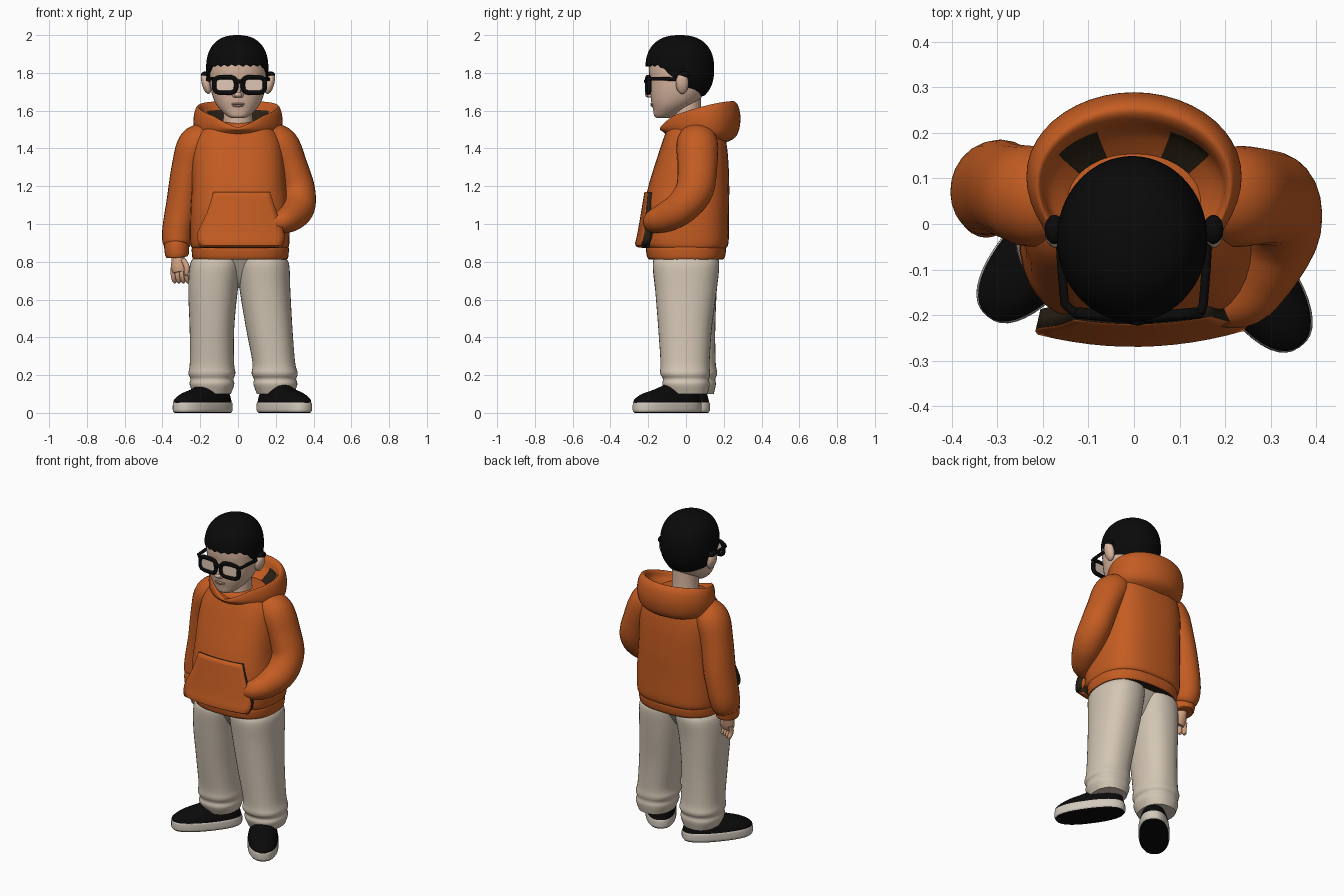
import bpy
import bmesh
from math import sin, cos, pi, acos, copysign, radians
from mathutils import Vector, Matrix

if "Cube" in bpy.data.objects:
    bpy.data.objects.remove(bpy.data.objects["Cube"], do_unlink=True)


def material(name, *rgb):
    mat = bpy.data.materials.new(name)
    mat.use_nodes = True
    mat.diffuse_color = (*rgb, 1)
    mat.node_tree.nodes["Principled BSDF"].inputs["Base Color"].default_value = (*rgb, 1)
    return mat


ORANGE = material("orange fleece", 0.55, 0.107, 0.016)
SHADOW = material("dark brown opening", 0.022, 0.014, 0.007)
BEIGE = material("beige cotton", 0.65, 0.56, 0.455)
SKIN = material("skin", 0.7, 0.47, 0.35)
HAND = material("tan hand skin", 0.64, 0.36, 0.22)
LIP = material("lip", 0.58, 0.34, 0.25)
BLACK = material("black", 0.003, 0.003, 0.003)
LENS = material("pale lens", 0.74, 0.58, 0.48)
SOLE = material("sole cream", 0.64, 0.58, 0.5)


def finish(bm, name, *mats):
    mesh = bpy.data.meshes.new(name)
    bm.to_mesh(mesh)
    bm.free()
    obj = bpy.data.objects.new(name, mesh)
    bpy.context.collection.objects.link(obj)
    for mat in mats:
        mesh.materials.append(mat)
    smooth(obj)
    return obj


def smooth(obj):
    bpy.ops.object.select_all(action='DESELECT')
    obj.select_set(True)
    bpy.context.view_layer.objects.active = obj
    bpy.ops.object.shade_smooth_by_angle(angle=radians(42))


def spline(keys, steps=5):
    """Smooth interpolation through tuples of numbers."""
    out = []
    for i in range(len(keys) - 1):
        a, b, c, d = (keys[max(i - 1, 0)], keys[i], keys[i + 1], keys[min(i + 2, len(keys) - 1)])
        for s in range(steps):
            t = s / steps
            out.append([q + t * (r - p + t * (2 * p - 5 * q + 4 * r - u + t * (3 * (q - r) + u - p))) / 2
                        for p, q, r, u in zip(a, b, c, d)])
    return out + [list(keys[-1])]


def oval(angle, p):
    c, s = cos(angle), sin(angle)
    return copysign(abs(c) ** (2 / p), c), copysign(abs(s) ** (2 / p), s)


def skin(name, rings, *mats, paint=lambda ring, column: 0):
    """Join rings of points into a capped surface."""
    bm = bmesh.new()
    rows = [[bm.verts.new(co) for co in ring] for ring in rings]
    n = len(rows[0])
    for r, (low, high) in enumerate(zip(rows, rows[1:])):
        for i in range(n):
            face = bm.faces.new((low[i], low[(i + 1) % n], high[(i + 1) % n], high[i]))
            face.material_index = paint(r, i)
    bm.faces.new(rows[0])
    bm.faces.new(rows[-1])
    bmesh.ops.recalc_face_normals(bm, faces=bm.faces)
    return finish(bm, name, *mats)


def loft(name, keys, mat, p=2.0, sides=40):
    """Level oval sections: x, y, z, x radius, y radius."""
    rings = []
    for x, y, z, rx, ry in spline(keys):
        pts = [oval(2 * pi * i / sides, p) for i in range(sides)]
        rings.append([Vector((x + rx * c, y + ry * s, z)) for c, s in pts])
    return skin(name, rings, mat)


def tube(name, keys, mat, sides=24):
    """Oval sections square to a path: x, y, z, side radius, depth radius."""
    path = spline(keys)
    spots = [Vector(k[:3]) for k in path]
    rings = []
    for i, (spot, key) in enumerate(zip(spots, path)):
        along = (spots[min(i + 1, len(spots) - 1)] - spots[max(i - 1, 0)]).normalized()
        depth = Vector((0, 1, 0))
        depth = (depth - along * along.dot(depth)).normalized()
        side = depth.cross(along)
        turns = [2 * pi * j / sides for j in range(sides)]
        rings.append([spot + side * key[3] * cos(a) + depth * key[4] * sin(a) for a in turns])
    return skin(name, rings, mat)


def ball(name, spot, radii, mat, tilt=0):
    bm = bmesh.new()
    shape = Matrix.Translation(spot) @ Matrix.Rotation(tilt, 4, 'Y') @ Matrix.Diagonal((*radii, 1))
    bmesh.ops.create_uvsphere(bm, u_segments=24, v_segments=16, radius=1, matrix=shape)
    return finish(bm, name, mat)


def cord(name, points, thick, mat, closed=False):
    curve = bpy.data.curves.new(name, 'CURVE')
    curve.dimensions = '3D'
    curve.bevel_depth = thick
    curve.bevel_resolution = 3
    curve.use_fill_caps = True
    line = curve.splines.new('POLY')
    line.points.add(len(points) - 1)
    for point, co in zip(line.points, points):
        point.co = (*co, 1)
    line.use_cyclic_u = closed
    obj = bpy.data.objects.new(name, curve)
    bpy.context.collection.objects.link(obj)
    curve.materials.append(mat)
    bpy.ops.object.select_all(action='DESELECT')
    obj.select_set(True)
    bpy.context.view_layer.objects.active = obj
    bpy.ops.object.convert(target='MESH')
    smooth(bpy.context.view_layer.objects.active)


# Hoodie body, hem band and its dark underside
loft("hoodie_body", [(.01, .005, .87, .25, .2), (.01, 0, .9, .262, .225), (.01, 0, 1.05, .262, .227),
                     (.005, .015, 1.2, .25, .214), (0, .035, 1.35, .245, .188), (0, .045, 1.45, .225, .165),
                     (0, .05, 1.52, .17, .14), (0, .05, 1.54, .1, .1)], ORANGE, p=2.7)
loft("hoodie_hem", [(.012, 0, .815, .25, .2), (.012, 0, .83, .255, .207), (.012, 0, .87, .257, .212),
                    (.012, 0, .885, .25, .2)], ORANGE, p=2.6)
loft("hem_underside", [(.012, 0, .812, .246, .196), (.012, 0, .816, .246, .196)], SHADOW, p=2.6)

# Sleeves: one hanging, one bent into the pocket
tube("right_sleeve", [(-.15, .06, 1.47, .07, .09), (-.22, .06, 1.42, .098, .11), (-.265, .07, 1.29, .088, .105),
                      (-.292, .08, 1.12, .086, .105), (-.318, .075, .97, .083, .1), (-.324, .06, .9, .076, .088),
                      (-.325, .055, .88, .062, .074)], ORANGE)
tube("right_cuff", [(-.325, .055, .9, .06, .07), (-.325, .05, .885, .066, .078), (-.323, .045, .84, .063, .075),
                    (-.322, .045, .825, .055, .066)], ORANGE)
tube("left_sleeve", [(.15, .06, 1.47, .07, .09), (.22, .06, 1.42, .1, .11), (.28, .06, 1.3, .09, .105),
                     (.318, .045, 1.18, .09, .1), (.315, -.02, 1.09, .092, .09), (.28, -.1, 1.04, .08, .08),
                     (.235, -.16, 1.015, .064, .068), (.17, -.18, 1, .045, .045)], ORANGE)

# Front pocket with dark openings, its lower edge tucked into the body
bm = bmesh.new()
rows = []
for z, left, right, tuck in spline([(.873, -.19, .215, .05), (.885, -.205, .235, 0), (.95, -.215, .245, 0),
                                    (1.06, -.165, .205, 0), (1.17, -.13, .17, 0)], 3):
    xs = [left + (right - left) * i / 12 for i in range(13)]
    rows.append([bm.verts.new((x, tuck - .27 + .17 * (z - .875) + .6 * x * x, z)) for x in xs])
for low, high in zip(rows, rows[1:]):
    for i in range(12):
        bm.faces.new((low[i], low[i + 1], high[i + 1], high[i]))
pocket = finish(bm, "front_pocket", ORANGE, SHADOW)
solid = pocket.modifiers.new("thickness", 'SOLIDIFY')
solid.thickness = .045
solid.offset = -1
solid.material_offset_rim = 1

# Lowered hood: x radius, front y, back y, front z, back z, depth of the front notch
hood = []
for rx, front, back, zf, zb, notch in spline([
        (.17, -.09, .18, 1.46, 1.42, 0), (.235, -.125, .262, 1.49, 1.46, 0), (.252, -.138, .288, 1.51, 1.54, .01),
        (.246, -.136, .28, 1.535, 1.615, .025), (.23, -.128, .255, 1.55, 1.65, .04),
        (.216, -.112, .228, 1.545, 1.635, .04), (.2, -.09, .2, 1.525, 1.58, .02), (.13, -.05, .13, 1.5, 1.52, 0)]):
    ring = []
    for i in range(48):
        a = 2 * pi * i / 48
        s = (1 - sin(a)) / 2
        x = rx * cos(a) * (1 - .3 * s * s)
        dip = notch * max(0, 1 - abs(x) / .13) * (s > .5)
        ring.append(Vector((x, front + (back - front) * (1 - s), zb + (zf - zb) * s ** 1.5 - dip)))
    hood.append(ring)
skin("hood", hood, ORANGE, SHADOW, paint=lambda r, i: int(r > 27 and abs(abs(i - 11.5) - 5) < 2))

# Trousers
loft("trouser_hips", [(.008, 0, .83, .22, .16), (.008, 0, .76, .2, .12), (.008, 0, .7, .13, .08),
                      (.008, 0, .66, .08, .04)], BEIGE, p=2.5)
loft("right_trouser_leg", [(-.1, 0, .83, .12, .155), (-.115, 0, .79, .138, .176), (-.132, 0, .65, .131, .163),
                           (-.138, .01, .45, .118, .145), (-.138, .025, .27, .117, .132),
                           (-.138, .03, .21, .124, .135), (-.138, .03, .18, .114, .125),
                           (-.138, .03, .15, .118, .128), (-.138, .035, .1, .1, .112)], BEIGE, p=2.3)
loft("left_trouser_leg", [(.118, 0, .83, .12, .155), (.132, 0, .79, .138, .176), (.143, 0, .65, .134, .163),
                          (.165, -.005, .45, .123, .142), (.189, -.005, .27, .113, .13),
                          (.194, -.005, .21, .122, .132), (.196, 0, .18, .112, .122),
                          (.198, 0, .15, .116, .125), (.198, .005, .1, .098, .11)], BEIGE, p=2.3)

# Shoes, toes turned outwards
for side, x, y, turn in (("left", .245, -.1, 35), ("right", -.187, -.045, -41)):
    parts = [
        loft(side + "_outsole", [(0, 0, 0, .08, .198), (0, 0, .006, .084, .202)], BLACK, p=2.4),
        loft(side + "_sole", [(0, 0, .005, .084, .202), (0, 0, .015, .089, .207), (0, 0, .045, .089, .207),
                              (0, 0, .056, .086, .204)], SOLE, p=2.4),
        loft(side + "_shoe_upper", [(0, 0, .05, .086, .205), (0, 0, .07, .085, .2), (0, .02, .1, .072, .172),
                                    (0, .055, .125, .058, .125), (0, .08, .15, .046, .088)], BLACK, p=2.3)]
    for part in parts:
        part.location = (x, y, 0)
        part.rotation_euler.z = radians(turn)

# Right hand
tube("right_palm", [(-.322, .045, .86, .03, .035), (-.318, .038, .82, .034, .036), (-.31, .03, .775, .045, .036),
                    (-.305, .025, .745, .04, .03)], HAND)
for i in range(4):
    x, y = -.343 + .023 * i, .045 - .012 * i
    tube(f"right_finger_{i + 1}", [(x, y, .77, .013, .016), (x, y - .008, .73, .013, .015),
                                   (x + .006, y + .002, .7, .012, .013), (x + .01, y + .012, .69, .006, .006)], HAND, 12)
tube("right_thumb", [(-.29, .01, .81, .014, .014), (-.272, -.012, .775, .015, .015),
                     (-.272, -.015, .74, .012, .012), (-.274, -.012, .726, .005, .005)], HAND, 12)

# Head and neck
loft("neck", [(0, .01, 1.47, .09, .085), (0, .005, 1.56, .078, .076), (0, 0, 1.72, .08, .078)], SKIN)
loft("head", [(0, -.122, 1.56, .025, .025), (0, -.115, 1.57, .055, .052), (0, -.085, 1.61, .098, .09),
              (0, -.06, 1.65, .124, .124), (0, -.045, 1.7, .141, .144), (0, -.04, 1.76, .15, .151),
              (0, -.035, 1.82, .154, .162), (0, -.035, 1.88, .145, .155), (0, -.035, 1.94, .1, .11)], SKIN, p=2.2)
tube("nose_bridge", [(0, -.18, 1.76, .012, .012), (0, -.192, 1.72, .013, .014), (0, -.198, 1.685, .016, .014)], SKIN)
ball("nose_tip", (0, -.197, 1.685), (.022, .02, .016), SKIN)
ball("upper_lip", (0, -.178, 1.636), (.036, .011, .006), LIP)
ball("lower_lip", (0, -.176, 1.627), (.03, .011, .007), LIP)
for side, s in (("left", 1), ("right", -1)):
    ball(side + "_ear", (s * .168, -.02, 1.745), (.024, .034, .058), SKIN, s * .25)
    ball(side + "_hair_over_ear", (s * .174, -.012, 1.79), (.022, .032, .018), BLACK)
    ball(side + "_nostril", (s * .017, -.19, 1.68), (.012, .014, .011), SKIN)

# Cropped hair with a hairline that drops from the brow to the nape
top, power, sides = Vector((-.004, -.033, 1.82)), 2.4, 96
columns = []
for i in range(sides):
    a = 2 * pi * i / sides
    turn = min(a, 2 * pi - a)
    t = min(max((turn - .8) / 1.3, 0), 1)
    line = 1.84 - .162 * t * t * (3 - 2 * t) + .005 * sin(a * 24) * (1 - t)
    drop = (line - top.z) / .18
    end = acos(copysign(abs(drop) ** (power / 2), drop))
    column = []
    for k in range(25):
        r, z = oval(pi / 2 - end * max(k, .2) / 24, power)
        column.append(top + Vector((.165 * r * sin(a), -.182 * r * cos(a), .18 * z)))
    edge = column[-1]
    column.append(Vector((top.x + .82 * (edge.x - top.x), top.y + .82 * (edge.y - top.y), edge.z)))
    columns.append(column)
skin("hair", list(zip(*columns)), BLACK)

# Thick framed glasses with pale lenses
for side, s in (("left", 1), ("right", -1)):
    rim = []
    for i in range(40):
        c, h = oval(2 * pi * i / 40, 3.4)
        x = s * .076 + .058 * c
        rim.append(Vector((.008 + x, -.207 + .09 * abs(x), 1.736 + .042 * h)))
    cord(side + "_lens_frame", rim, .0125, BLACK, True)
    skin(side + "_lens", [[co + Vector((0, y, 0)) for co in rim] for y in (-.003, .003)], LENS)
    cord(side + "_temple", [(.008 + s * .138, -.195, 1.768), (s * .152, -.175, 1.768), (s * .158, -.1, 1.768),
                            (s * .163, -.01, 1.765)], .01, BLACK)
cord("glasses_bridge", [(-.018, -.206, 1.75), (.008, -.212, 1.756), (.034, -.206, 1.75)], .011, BLACK)
